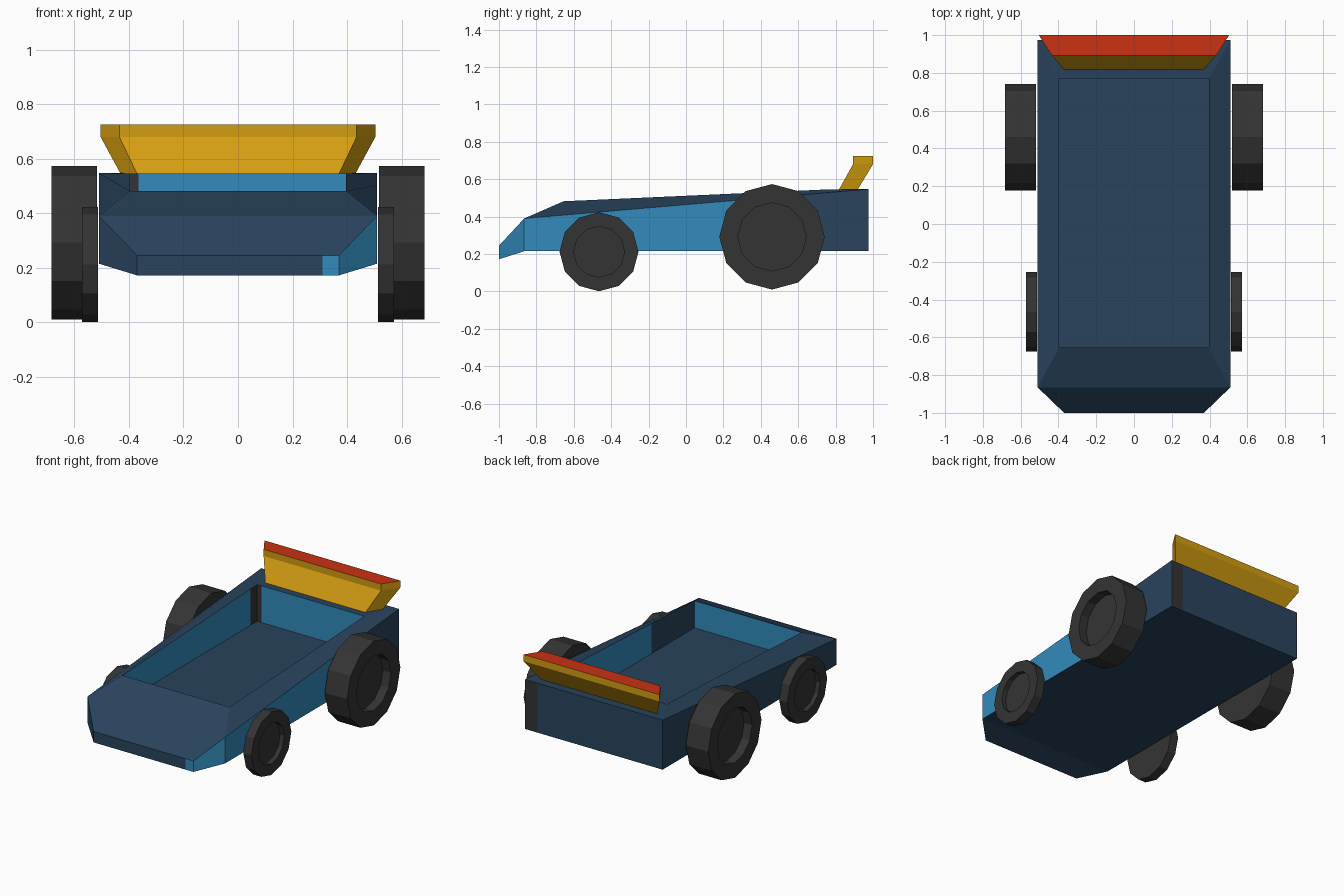
import bpy, bmesh, math

if "Cube" in bpy.data.objects:
    bpy.data.objects.remove(bpy.data.objects["Cube"])


def srgb(r, g, b):
    return tuple((c / 255 / 12.92) if c < 11 else ((c / 255 + 0.055) / 1.055) ** 2.4
                 for c in (r, g, b)) + (1.0,)


def material(name, rgb):
    m = bpy.data.materials.new(name)
    m.diffuse_color = srgb(*rgb)
    m.use_nodes = True
    m.node_tree.nodes["Principled BSDF"].inputs["Base Color"].default_value = m.diffuse_color
    return m


navy = material("navy", (41, 67, 93))
blue = material("bright_blue", (50, 139, 188))
charcoal = material("charcoal", (52, 52, 52))
gold = material("gold", (212, 157, 17))
red = material("red", (202, 50, 18))


def finish(name, bm, mats):
    bmesh.ops.recalc_face_normals(bm, faces=bm.faces[:])
    mesh = bpy.data.meshes.new(name)
    bm.to_mesh(mesh)
    bm.free()
    for m in mats:
        mesh.materials.append(m)
    ob = bpy.data.objects.new(name, mesh)
    bpy.context.collection.objects.link(ob)
    return ob


def cut(bm, test, co, no):
    """Split only the faces that pass the test along a plane."""
    faces = [f for f in bm.faces if test(f.normal, f.calc_center_median())]
    geom = set(faces)
    for f in faces:
        geom.update(f.edges)
        geom.update(f.verts)
    bmesh.ops.bisect_plane(bm, geom=list(geom), plane_co=co, plane_no=no)
    bm.normal_update()


# Body: wedge nose, tapered rim and open sunken cockpit
bm = bmesh.new()


def pair(x, y, z):
    return bm.verts.new((-x, y, z)), bm.verts.new((x, y, z))


nose_low, nose_top = pair(0.37, -1, 0.172), pair(0.37, -1, 0.245)
front_low, front_top = pair(0.51, -0.865, 0.215), pair(0.51, -0.865, 0.39)
back_low, back_top = pair(0.51, 0.975, 0.215), pair(0.51, 0.975, 0.547)
rim_front, rim_back = pair(0.397, -0.655, 0.482), pair(0.397, 0.77, 0.546)
floor_front, floor_back = pair(0.397, -0.655, 0.30), pair(0.397, 0.77, 0.30)

# faces spanning the width, running round the section from under the tail
strip = [back_low, front_low, nose_low, nose_top, front_top, rim_front,
         floor_front, floor_back, rim_back, back_top, back_low]
for a, b in zip(strip, strip[1:]):
    bm.faces.new((a[0], a[1], b[1], b[0]))
# faces on each side
for s in (0, 1):
    for quad in ((nose_low, nose_top, front_top, front_low),
                 (front_low, front_top, back_top, back_low),
                 (front_top, rim_front, rim_back, back_top),
                 (rim_front, floor_front, floor_back, rim_back)):
        bm.faces.new([p[s] for p in quad])
bmesh.ops.recalc_face_normals(bm, faces=bm.faces[:])


def outer_right(n, c):
    return n.x > 0.6 and c.x > 0.42


def inner(n, c):
    return abs(n.z) < 0.1 and abs(c.x) < 0.4 and -0.7 < c.y < 0.8


# Colour boundaries
cut(bm, outer_right, (0, 0.45, 0), (0, 1, 0))
cut(bm, lambda n, c: n.y < -0.9 and c.y < -0.9, (0.31, 0, 0), (1, 0, 0))
cut(bm, lambda n, c: n.y > 0.9 and c.y > 0.9, (0.42, 0, 0), (1, 0, 0))
cut(bm, lambda n, c: inner(n, c) and n.x < -0.9, (0, -0.2, 0), (0, 1, 0))
cut(bm, lambda n, c: inner(n, c) and n.x > 0.9, (0, 0.70, 0), (0, 1, 0))
cut(bm, lambda n, c: inner(n, c) and n.y < -0.9, (-0.365, 0, 0), (1, 0, 0))

for f in bm.faces:
    n, c = f.normal, f.calc_center_median()
    if inner(n, c):
        f.material_index = 1
        if n.x < -0.9 and c.y < -0.2:
            f.material_index = 0
        elif (n.x > 0.9 and c.y > 0.7) or (n.y < -0.9 and c.x < -0.365):
            f.material_index = 2
    elif outer_right(n, c) and c.y < 0.45:
        f.material_index = 1
    elif n.y < -0.9 and c.x > 0.31:
        f.material_index = 1
    elif n.y > 0.9 and c.x > 0.42:
        f.material_index = 2
finish("body", bm, [navy, blue, charcoal])

# Spoiler: flared wing, gold with a red top
bm = bmesh.new()
rings = []
for z, y0, x0, y1, x1 in ((0.54, 0.815, 0.368, 0.915, 0.428),
                          (0.68, 0.893, 0.435, 1.0, 0.504),
                          (0.725, 0.893, 0.435, 1.0, 0.504)):
    rings.append([bm.verts.new(p) for p in
                  ((-x0, y0, z), (x0, y0, z), (x1, y1, z), (-x1, y1, z))])
for a, b in zip(rings, rings[1:]):
    for i in range(4):
        j = (i + 1) % 4
        bm.faces.new((a[i], a[j], b[j], b[i]))
bm.faces.new(rings[0])
bm.faces.new(rings[-1]).material_index = 1
finish("spoiler", bm, [gold, red])


# Wheels: twelve-sided discs with a recessed hub on the outer face
def wheel(name, side, y, z, r, hub, x_in, x_out, depth):
    bm = bmesh.new()
    rings = []
    for x, rad in ((x_in, r), (x_out, r), (x_out, hub), (x_out - depth, hub)):
        rings.append([bm.verts.new((side * x,
                                    y + rad * math.cos(math.tau * i / 12),
                                    z + rad * math.sin(math.tau * i / 12)))
                      for i in range(12)])
    for a, b in zip(rings, rings[1:]):
        for i in range(12):
            j = (i + 1) % 12
            bm.faces.new((a[i], a[j], b[j], b[i]))
    bm.faces.new(rings[0])
    bm.faces.new(rings[-1])
    finish(name, bm, [charcoal])


for label, side in (("left", -1), ("right", 1)):
    wheel("front_wheel_" + label, side, -0.465, 0.212, 0.211, 0.136, 0.513, 0.573, 0.03)
    wheel("rear_wheel_" + label, side, 0.46, 0.292, 0.282, 0.183, 0.518, 0.684, 0.06)
